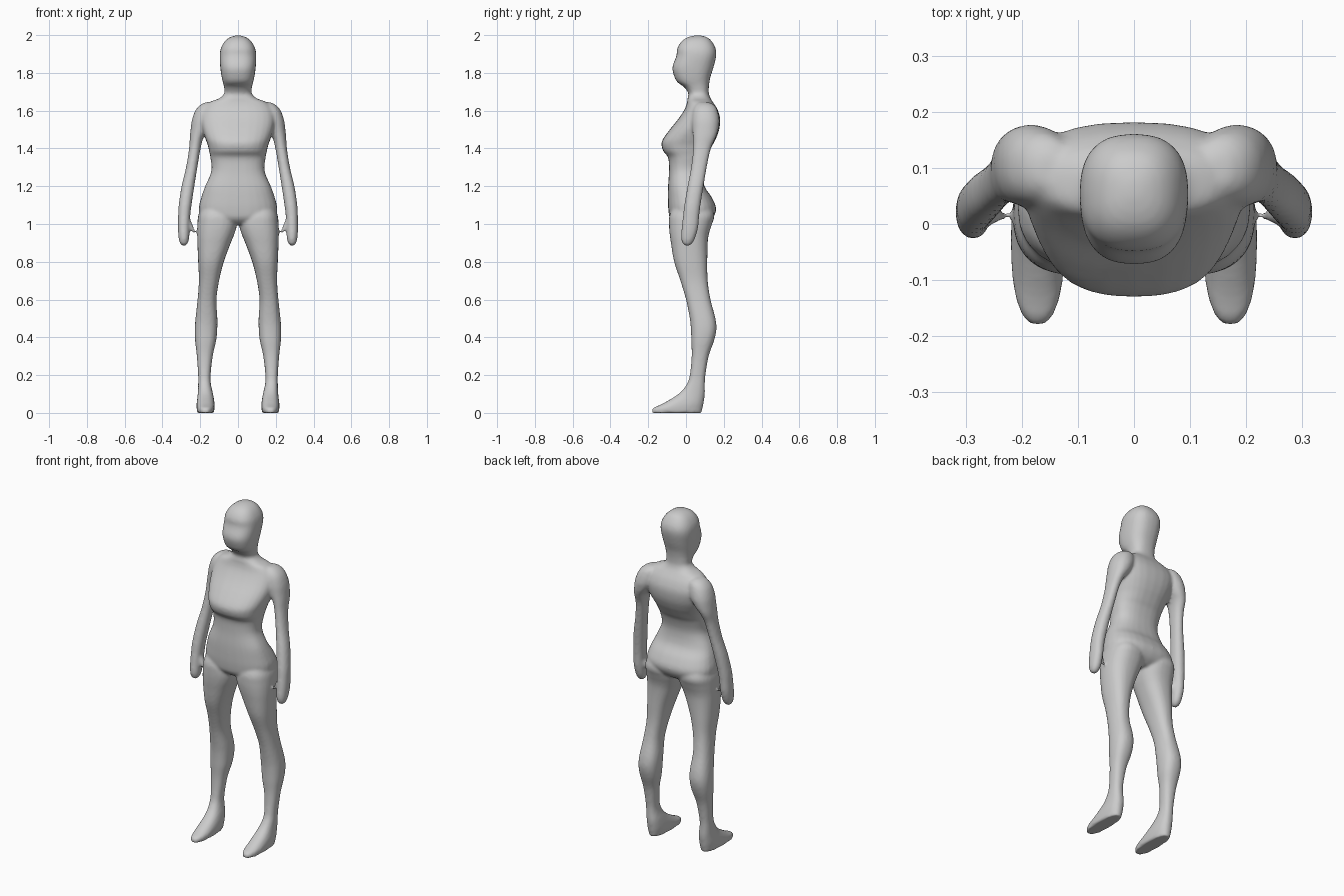
import bpy, bmesh, math

SIDES, STEPS = 28, 4


def catmull(a, b, c, d, t):
    return 0.5 * (2*b + (c - a)*t + (2*a - 5*b + 4*c - d)*t*t + (3*b - a - 3*c + d)*t**3)


def loft(bm, rows, power=2.3, mirror=1):
    """Smooth skin through level sections: (z, x_min, x_max, y_front, y_back)."""
    n, sections = len(rows), []
    for i in range(n - 1):
        p = [rows[max(i-1, 0)], rows[i], rows[i+1], rows[min(i+2, n-1)]]
        for k in range(STEPS):
            sections.append([catmull(*v, k / STEPS) for v in zip(*p)])
    sections.append(rows[-1])
    rings = []
    for z, x0, x1, y0, y1 in sections:
        ring = []
        for k in range(SIDES):
            a = 2 * math.pi * k / SIDES
            c, s = math.cos(a), math.sin(a)
            x = (x0 + x1)/2 + (x1 - x0)/2 * math.copysign(abs(c)**(2/power), c)
            y = (y0 + y1)/2 + (y1 - y0)/2 * math.copysign(abs(s)**(2/power), s)
            ring.append(bm.verts.new((x * mirror, y, z)))
        rings.append(ring)
    for a, b in zip(rings, rings[1:]):
        for k in range(SIDES):
            j = (k + 1) % SIDES
            bm.faces.new((a[k], a[j], b[j], b[k]))
    bm.faces.new(rings[0])
    bm.faces.new(rings[-1])


# Head, neck and torso: z, half width, front, back
trunk = [(1.998, .015, .045, .08), (1.987, .046, .005, .115), (1.965, .072, -.025, .138),
         (1.93, .091, -.046, .157), (1.89, .097, -.051, .16), (1.83, .094, -.072, .146),
         (1.78, .087, -.062, .13), (1.75, .08, -.045, .124), (1.725, .074, -.01, .121),
         (1.69, .073, .013, .121), (1.665, .1, .008, .13), (1.645, .15, .006, .143),
         (1.61, .185, -.006, .165), (1.56, .197, -.038, .181), (1.5, .188, -.086, .176),
         (1.45, .172, -.122, .158), (1.42, .161, -.13, .142), (1.385, .153, -.12, .122),
         (1.35, .146, -.094, .102), (1.28, .141, -.09, .086), (1.2, .174, -.095, .098),
         (1.14, .195, -.096, .137), (1.08, .208, -.094, .16), (1.03, .19, -.085, .14),
         (1.0, .1, -.055, .1)]

leg = [(1.12, .03, .18, -.05, .12), (1.05, .012, .209, -.086, .15), (1.0, .005, .215, -.09, .138),
       (.95, .018, .216, -.087, .122), (.9, .038, .215, -.08, .115), (.8, .075, .211, -.063, .113),
       (.7, .1, .207, -.03, .115), (.6, .114, .214, 0, .13), (.5, .109, .225, .02, .156),
       (.44, .11, .229, .026, .161), (.38, .116, .227, .028, .148), (.3, .134, .218, .03, .12),
       (.2, .145, .211, .02, .103), (.15, .143, .211, .003, .1), (.1, .132, .213, -.04, .1),
       (.05, .124, .219, -.122, .093), (.025, .124, .219, -.175, .088), (0, .128, .216, -.18, .082)]

arm = [(1.645, .13, .17, .07, .12), (1.63, .11, .2, .05, .15), (1.6, .11, .226, .036, .167),
       (1.55, .12, .244, .03, .177), (1.5, .15, .251, .034, .171), (1.46, .181, .255, .038, .158),
       (1.4, .198, .259, .038, .132), (1.3, .215, .275, .027, .11), (1.2, .231, .299, .008, .093),
       (1.1, .246, .314, -.009, .077), (1.04, .253, .317, -.016, .07), (.98, .256, .318, -.023, .064),
       (.93, .258, .315, -.026, .05), (.9, .265, .308, -.02, .035), (.885, .278, .296, -.004, .018)]

thumb = [(1.04, .26, .285, .0, .045), (1.0, .242, .275, .0, .04),
         (.97, .23, .252, .003, .029), (.952, .224, .233, .008, .018)]

bm = bmesh.new()
loft(bm, [(z, -w, w, f, b) for z, w, f, b in trunk], 2.5)
for side in (1, -1):
    loft(bm, leg, 2.4, side)
    loft(bm, arm, 2.2, side)
    loft(bm, thumb, 2, side)
bmesh.ops.recalc_face_normals(bm, faces=bm.faces)

mesh = bpy.data.meshes.new("human_body")
bm.to_mesh(mesh)
bm.free()
body = bpy.data.objects.new("human_body", mesh)
bpy.context.collection.objects.link(body)

# Fuse the parts into one skin and soften the joins
fuse = body.modifiers.new("fuse", 'REMESH')
fuse.mode = 'VOXEL'
fuse.voxel_size = 0.008
fuse.use_smooth_shade = True
soften = body.modifiers.new("soften", 'SMOOTH')
soften.factor = 0.5
soften.iterations = 6
